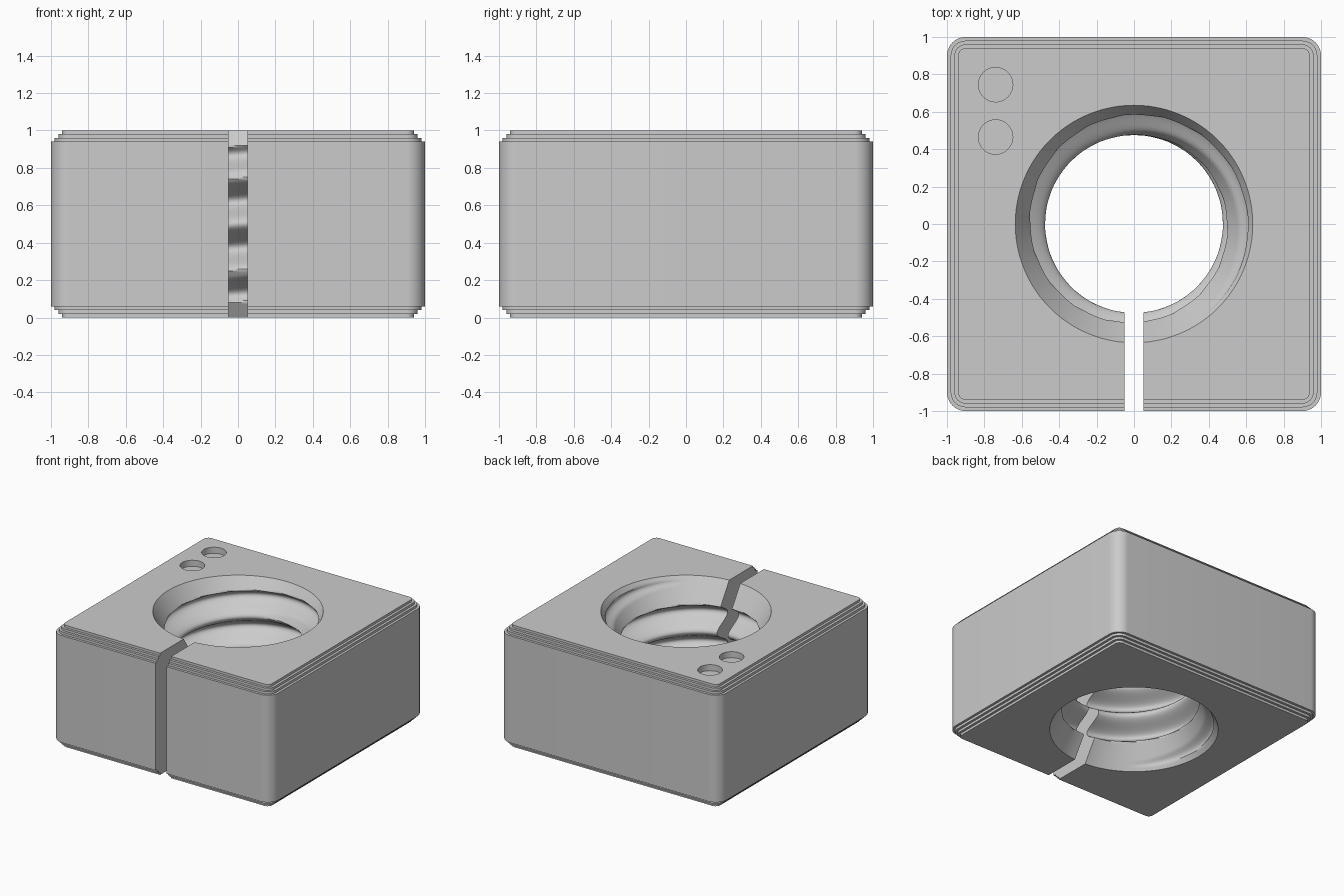
import bpy, bmesh, math

default_cube = bpy.data.objects.get("Cube")
if default_cube:
    bpy.data.objects.remove(default_cube, do_unlink=True)

HEIGHT = 1.0
TAU = 2 * math.pi

grey = bpy.data.materials.new("plain_grey")
grey.use_nodes = True
colour = (0.6, 0.6, 0.6, 1)
grey.diffuse_color = colour
grey.node_tree.nodes["Principled BSDF"].inputs["Base Color"].default_value = colour


def loft(name, rings):
    """Closed solid through a stack of equal-length rings of points."""
    bm = bmesh.new()
    rows = [[bm.verts.new(p) for p in ring] for ring in rings]
    count = len(rows[0])
    for low, high in zip(rows, rows[1:]):
        for i in range(count):
            j = (i + 1) % count
            bm.faces.new((low[i], low[j], high[j], high[i]))
    bm.faces.new(rows[0][::-1])
    bm.faces.new(rows[-1])
    bmesh.ops.recalc_face_normals(bm, faces=bm.faces)
    mesh = bpy.data.meshes.new(name)
    bm.to_mesh(mesh)
    bm.free()
    obj = bpy.data.objects.new(name, mesh)
    bpy.context.collection.objects.link(obj)
    obj.data.materials.append(grey)
    return obj


def rounded_square(half, radius, z, steps=10):
    points = []
    for quarter in range(4):
        mid = TAU * (quarter + 0.5) / 4
        cx = math.copysign(half - radius, math.cos(mid))
        cy = math.copysign(half - radius, math.sin(mid))
        for s in range(steps + 1):
            a = TAU / 4 * (quarter + s / steps)
            points.append((cx + radius * math.cos(a), cy + radius * math.sin(a), z))
    return points


def circle(cx, cy, radius, z, sides=48):
    return [(cx + radius * math.cos(TAU * i / sides),
             cy + radius * math.sin(TAU * i / sides), z) for i in range(sides)]


def bore_radius(angle, z):
    """Helical thread, opened by a conical countersink at both ends."""
    root_angle = 0.75 * TAU + 4 * TAU * (HEIGHT - z)
    thread = 0.545 + 0.07 * math.cos(angle - root_angle)
    cone = 0.635 - 0.63 * min(z, HEIGHT - z)
    return max(thread, cone)


# Block with three small steps around its top and bottom edges
step = 0.02
levels = []
for k in range(3):
    inset = step * (3 - k)
    levels += [(inset, step * k), (inset, step * (k + 1))]
levels.append((0, step * 3))
levels += [(inset, HEIGHT - z) for inset, z in reversed(levels)]
block = loft("threaded_block",
             [rounded_square(1 - i, 0.1 - i, z) for i, z in levels])

# Threaded bore
ROWS, SIDES = 102, 96
bore_rings = []
for row in range(ROWS + 1):
    z = -0.01 + (HEIGHT + 0.02) * row / ROWS
    ring = []
    for i in range(SIDES):
        a = TAU * i / SIDES
        r = bore_radius(a, z)
        ring.append((r * math.cos(a), r * math.sin(a), z))
    bore_rings.append(ring)
cutters = [loft("bore_cutter", bore_rings)]

# Slit from the front into the bore
slit = [(-0.05, -1.2), (0.05, -1.2), (0.05, -0.3), (-0.05, -0.3)]
cutters.append(loft("slit_cutter", [[(x, y, z) for x, y in slit] for z in (-0.1, 1.1)]))

# Two shallow round pockets in the top
for y in (0.745, 0.465):
    cutters.append(loft("pocket_cutter",
                        [circle(-0.74, y, 0.092, z) for z in (0.95, 1.1)]))

bpy.context.view_layer.objects.active = block
for cutter in cutters:
    cutter.hide_render = True
    mod = block.modifiers.new(cutter.name, "BOOLEAN")
    mod.operation = "DIFFERENCE"
    mod.solver = "EXACT"
    mod.object = cutter
    bpy.ops.object.modifier_apply(modifier=mod.name)
    bpy.data.objects.remove(cutter, do_unlink=True)

# Smooth corners and bore, crisp steps and rims
block.data.shade_smooth()
block.data.set_sharp_from_angle(angle=math.radians(30))
